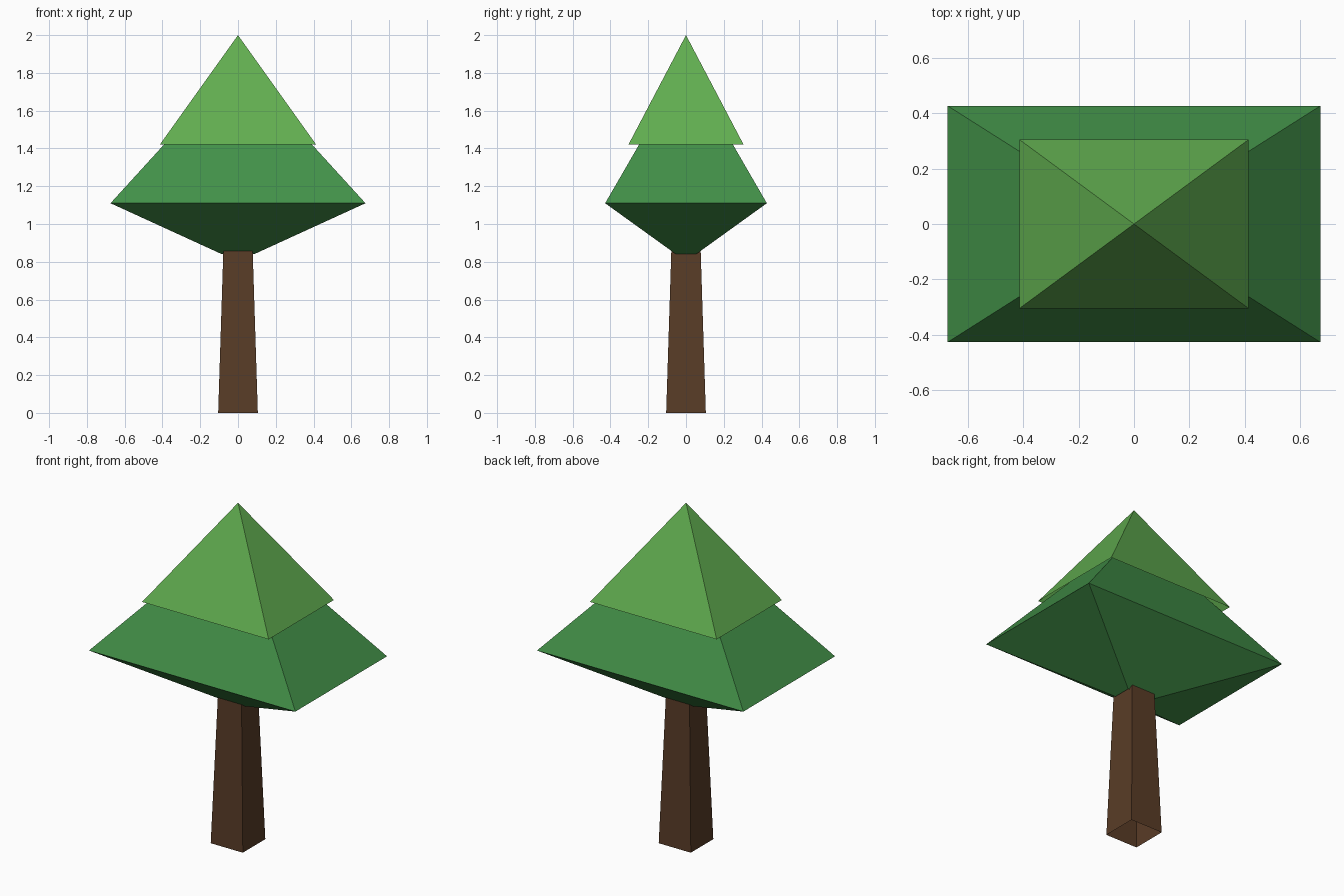
import bpy, bmesh

if "Cube" in bpy.data.objects:
    bpy.data.objects.remove(bpy.data.objects["Cube"])


def loft(name, sections, color):
    """Flat-faced open shell through rectangles (z, half_x, half_y); a zero size makes an apex."""
    bm = bmesh.new()
    rings = []
    for z, hx, hy in sections:
        if hx == 0:
            rings.append([bm.verts.new((0, 0, z))] * 4)
        else:
            rings.append([bm.verts.new((sx * hx, sy * hy, z))
                          for sx, sy in ((-1, -1), (1, -1), (1, 1), (-1, 1))])
    for low, high in zip(rings, rings[1:]):
        for i in range(4):
            j = (i + 1) % 4
            corners = [low[i], low[j], high[j], high[i]]
            bm.faces.new(list(dict.fromkeys(corners)))
    mesh = bpy.data.meshes.new(name)
    bm.to_mesh(mesh)
    bm.free()
    obj = bpy.data.objects.new(name, mesh)
    bpy.context.collection.objects.link(obj)
    mat = bpy.data.materials.new(name + "_color")
    mat.diffuse_color = (*color, 1)
    mat.use_nodes = True
    mat.node_tree.nodes["Principled BSDF"].inputs["Base Color"].default_value = mat.diffuse_color
    mesh.materials.append(mat)
    return obj


# Tapered square trunk, open at the ends
loft("trunk", [(0, 0.105, 0.105), (0.88, 0.077, 0.077)], (0.10, 0.045, 0.02))

# Wide lower foliage with a tapering underside
loft("lower_foliage", [(0.84, 0.085, 0.053), (1.11, 0.675, 0.428), (1.85, 0, 0)],
     (0.055, 0.28, 0.065))

# Upper foliage pyramid, open underneath
loft("upper_foliage", [(1.42, 0.414, 0.305), (2.0, 0, 0)], (0.12, 0.42, 0.08))
